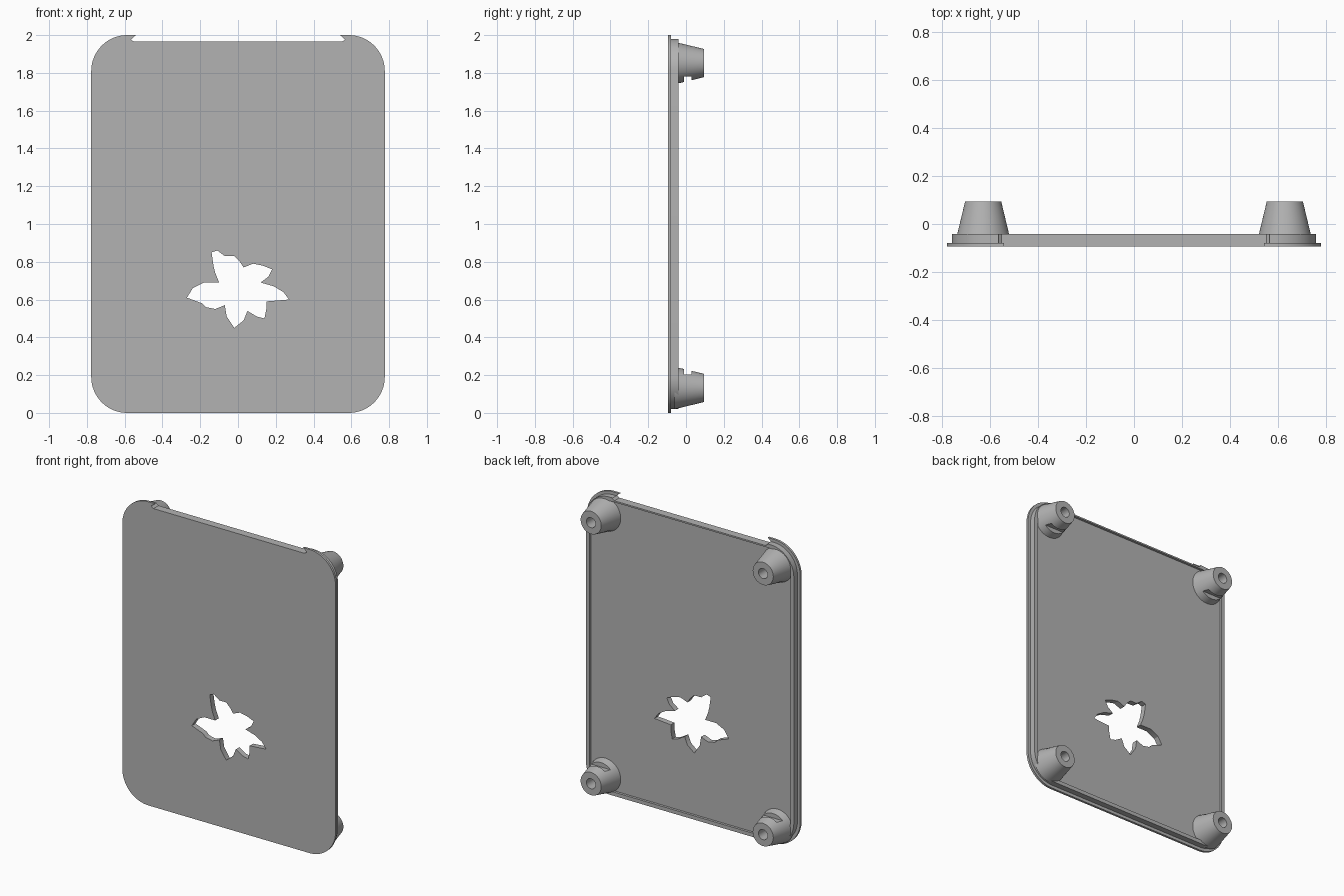
import bpy, bmesh, math

cube = bpy.data.objects.get("Cube")
if cube:
    bpy.data.objects.remove(cube, do_unlink=True)

grey = bpy.data.materials.new("plain grey")
grey.use_nodes = True
grey.diffuse_color = (0.45, 0.45, 0.45, 1)
grey.node_tree.nodes["Principled BSDF"].inputs["Base Color"].default_value = grey.diffuse_color

FRONT, STEP, FLOOR, RIM, TIP = -0.094, -0.079, -0.057, -0.041, 0.094


def loft(name, rings):
    """Solid through a list of equally long rings of 3D points."""
    bm = bmesh.new()
    loops = [[bm.verts.new(p) for p in ring] for ring in rings]
    count = len(loops[0])
    for a, b in zip(loops, loops[1:]):
        for i in range(count):
            j = (i + 1) % count
            bm.faces.new((a[i], a[j], b[j], b[i]))
    bm.faces.new(loops[0])
    bm.faces.new(loops[-1])
    bmesh.ops.recalc_face_normals(bm, faces=bm.faces)
    mesh = bpy.data.meshes.new(name)
    bm.to_mesh(mesh)
    bm.free()
    mesh.materials.append(grey)
    obj = bpy.data.objects.new(name, mesh)
    bpy.context.collection.objects.link(obj)
    return obj


def extrude(name, outline, y0, y1):
    return loft(name, [[(x, y, z) for x, z in outline] for y in (y0, y1)])


def rounded_panel(inset, steps=16):
    """Outline of the panel, moved inwards by inset."""
    cx, cz, r = 0.587, 0.81, 0.19 - inset
    points = []
    for q, (sx, sz) in enumerate([(1, 1), (-1, 1), (-1, -1), (1, -1)]):
        for i in range(steps + 1):
            a = (q + i / steps) * math.pi / 2
            points.append((sx * cx + r * math.cos(a), 1 + sz * cz + r * math.sin(a)))
    return points


def circle(x, z, r, y, sides=48):
    turn = math.tau / sides
    return [(x + r * math.cos(i * turn), y, z + r * math.sin(i * turn)) for i in range(sides)]


def combine(target, other, operation):
    """Apply a boolean and remove the helper object."""
    other.hide_render = True
    mod = target.modifiers.new("combine", "BOOLEAN")
    mod.operation, mod.solver, mod.object = operation, "EXACT", other
    bpy.context.view_layer.update()
    graph = bpy.context.evaluated_depsgraph_get()
    mesh = bpy.data.meshes.new_from_object(target.evaluated_get(graph))
    target.modifiers.clear()
    target.data = mesh
    bpy.data.objects.remove(other, do_unlink=True)


def smooth(obj):
    obj.data.shade_smooth()
    obj.data.set_sharp_from_angle(angle=math.radians(30))


# Panel: thin flange, raised lip and a shallow pocket behind
panel = extrude("cover_panel", rounded_panel(0), FRONT, STEP)
combine(panel, extrude("lip", rounded_panel(0.02), FRONT + 0.006, RIM), "UNION")
combine(panel, extrude("pocket", rounded_panel(0.045), FLOOR, TIP), "DIFFERENCE")

# Shallow notch in the top edge, with undercut ends
side = [(0.55, 1.965), (0.567, 1.977), (0.54, 2), (0.52, 2.02)]
notch = side + [(-x, z) for x, z in reversed(side)]
combine(panel, extrude("notch", notch, -0.2, 0.2), "DIFFERENCE")

# Flower opening, outline in hundredths
flower = [(-14, 85), (-11, 86), (-7, 83), (-2, 83), (1, 80), (3, 77), (8, 79),
          (13, 78), (18, 76), (16, 72), (12, 69), (19, 67), (24, 64), (27, 60),
          (15, 59), (15, 55), (14, 50), (10, 51), (5, 54), (3, 49), (-2, 45),
          (-6, 51), (-7, 57), (-12, 55), (-17, 56), (-19, 58), (-27, 61),
          (-24, 66), (-18, 69), (-10, 69), (-12, 74), (-13, 78)]
flower = [(x / 100, z / 100) for x, z in flower]
combine(panel, extrude("flower_cutter", flower, -0.2, 0.2), "DIFFERENCE")
smooth(panel)

# Four tapered screw bosses, each with a bore and a slot facing the middle
for side_name, x in (("left", 0.627), ("right", -0.627)):
    for level, z, inward in (("upper", 1.852, -1), ("lower", 0.132, 1)):
        boss = loft(f"{level}_{side_name}_boss",
                    [circle(x, z, 0.112, FLOOR - 0.003), circle(x, z, 0.075, TIP)])
        bore = loft("bore", [circle(x, z, 0.033, RIM), circle(x, z, 0.033, 0.2)])
        combine(boss, bore, "DIFFERENCE")
        near, far = z + inward * 0.071, z + inward * 0.2
        slot = [(x - 0.2, near), (x + 0.2, near), (x + 0.2, far), (x - 0.2, far)]
        combine(boss, extrude("slot", slot, -0.01, 0.03), "DIFFERENCE")
        smooth(boss)
